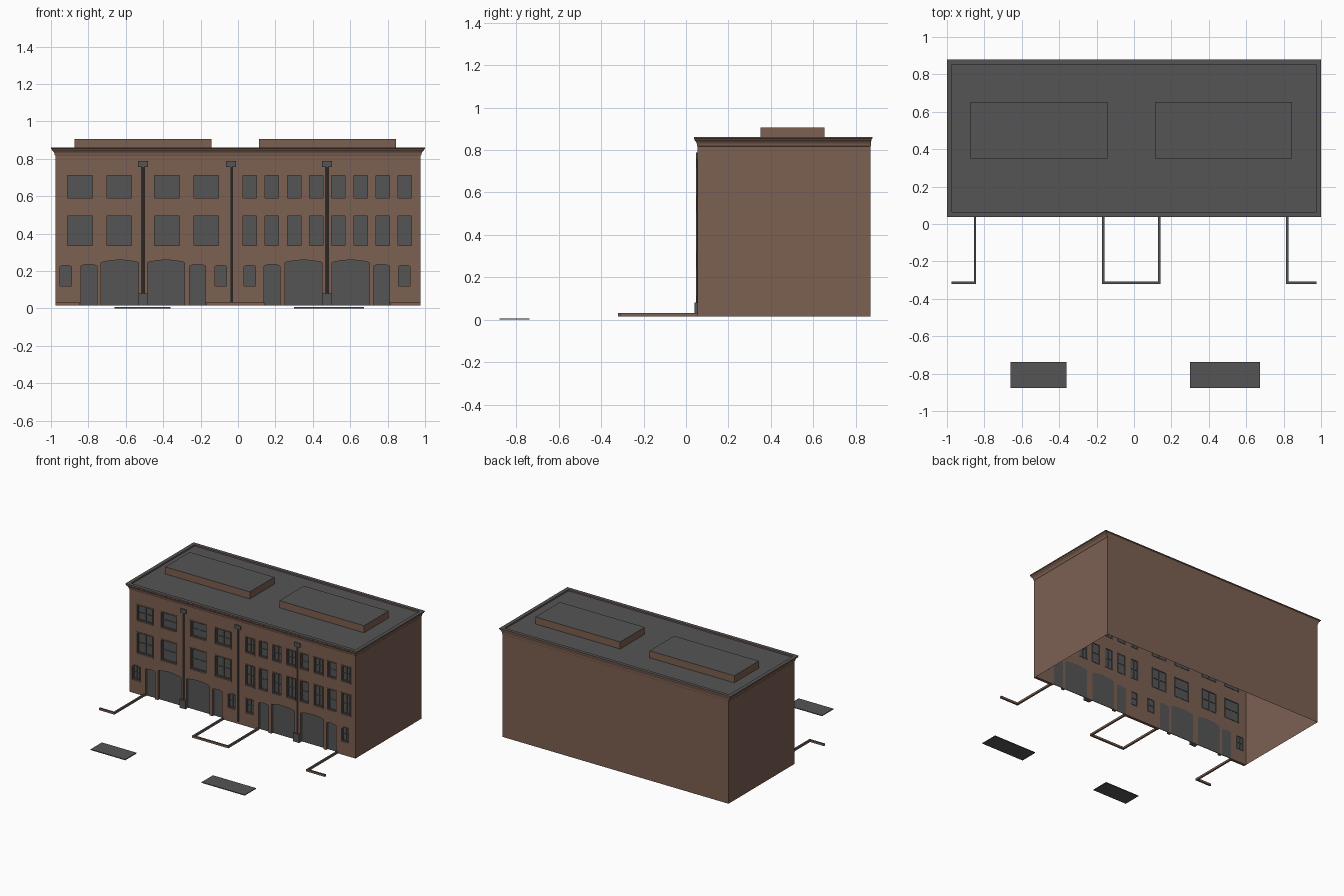
import bpy, bmesh, math

if "Cube" in bpy.data.objects:
    bpy.data.objects.remove(bpy.data.objects["Cube"])


def material(name, rgb):
    m = bpy.data.materials.new(name)
    m.use_nodes = True
    m.diffuse_color = (*rgb, 1)
    m.node_tree.nodes["Principled BSDF"].inputs["Base Color"].default_value = (*rgb, 1)
    return m


BRICK = material("brown brick", (0.2, 0.115, 0.083))
GREY = material("dark grey", (0.09, 0.09, 0.09))

W, FRONT, BACK, BASE, EAVE = 0.977, 0.055, 0.87, 0.015, 0.82
THICK = 0.022


def finish(name, bm, mat, top=None):
    """Make an object; faces pointing up take the top material."""
    bmesh.ops.recalc_face_normals(bm, faces=bm.faces)
    me = bpy.data.meshes.new(name)
    me.materials.append(mat)
    if top:
        me.materials.append(top)
        for f in bm.faces:
            f.normal_update()
            f.material_index = int(f.normal.z > 0.7)
    bm.to_mesh(me)
    bm.free()
    ob = bpy.data.objects.new(name, me)
    bpy.context.collection.objects.link(ob)
    return ob


def add_box(bm, x0, x1, y0, y1, z0, z1):
    vs = bmesh.ops.create_cube(bm, size=1)["verts"]
    for v in vs:
        v.co = (x1 if v.co.x > 0 else x0, y1 if v.co.y > 0 else y0, z1 if v.co.z > 0 else z0)


def box(name, x0, x1, y0, y1, z0, z1, mat, top=None):
    bm = bmesh.new()
    add_box(bm, x0, x1, y0, y1, z0, z1)
    return finish(name, bm, mat, top)


def outline(x0, x1, z0, z1, rise, grow=0):
    """Opening outline with a flat or shallow arched head."""
    x0, x1, z0, z1 = x0 - grow, x1 + grow, z0 - grow, z1 + grow
    pts = [(x0, z0), (x1, z0)]
    n = 8 if rise else 1
    for i in range(n + 1):
        t = i / n
        pts.append((x1 + (x0 - x1) * t, z1 - rise + rise * 4 * t * (1 - t)))
    return pts


def add_prism(bm, pts, y0, y1):
    a = [bm.verts.new((x, y0, z)) for x, z in pts]
    b = [bm.verts.new((x, y1, z)) for x, z in pts]
    bm.faces.new(a)
    bm.faces.new(b[::-1])
    for i in range(len(a)):
        j = (i + 1) % len(a)
        bm.faces.new((a[i], b[i], b[j], a[j]))


def add_ring(bm, inner, outer, y0, y1):
    """Hollow surround between two matching outlines."""
    loops = [[bm.verts.new((x, y, z)) for x, z in pts]
             for pts, y in ((outer, y1), (outer, y0), (inner, y0), (inner, y1))]
    for a, b in zip(loops, loops[1:] + loops[:1]):
        for i in range(len(a)):
            j = (i + 1) % len(a)
            bm.faces.new((a[i], a[j], b[j], b[i]))


# Openings: (x0, x1, z0, z1, rise, columns of panes)
windows = []
for z0, z1 in ((0.335, 0.495), (0.59, 0.71)):
    for x in (-0.845, -0.635, -0.38, -0.17):
        windows.append((x - 0.066, x + 0.066, z0, z1, 0, 2))
    for i in range(8):
        x = 0.063 + i * 0.1185
        windows.append((x - 0.036, x + 0.036, z0, z1, 0, 1))
for x in (-0.922, -0.093, 0.062, 0.888):
    windows.append((x - 0.031, x + 0.031, 0.12, 0.23, 0.006, 1))
doors = [(x - 0.042, x + 0.042, BASE, 0.235, 0.008) for x in (-0.797, -0.217, 0.182, 0.767)]
gates = [(x - 0.1, x + 0.1, BASE, 0.258, 0.013) for x in (-0.632, -0.385, 0.35, 0.602)]

# Front wall with every opening cut through it
front_wall = box("front_wall", -W, W, FRONT, FRONT + THICK, BASE, EAVE, BRICK)
bm = bmesh.new()
for o in windows:
    add_prism(bm, outline(*o[:5]), FRONT - 0.05, FRONT + 0.08)
for x0, x1, z0, z1, r in doors + gates:
    add_prism(bm, outline(x0, x1, z0 - 0.05, z1, r), FRONT - 0.05, FRONT + 0.08)
cutter = finish("opening_cutter", bm, BRICK)
cutter.hide_render = True
mod = front_wall.modifiers.new("openings", "BOOLEAN")
mod.operation, mod.solver, mod.object = "DIFFERENCE", "EXACT", cutter
bpy.context.view_layer.update()
cut = bpy.data.meshes.new_from_object(front_wall.evaluated_get(bpy.context.evaluated_depsgraph_get()))
front_wall.modifiers.clear()
front_wall.data = cut
bpy.data.objects.remove(cutter)

# Side and back walls, open underneath
bm = bmesh.new()
plan = [(-W, FRONT), (-W, BACK), (W, BACK), (W, FRONT)]
low = [bm.verts.new((x, y, BASE)) for x, y in plan]
high = [bm.verts.new((x, y, EAVE)) for x, y in plan]
for i in range(3):
    bm.faces.new((low[i + 1], low[i], high[i], high[i + 1]))
finish("side_and_back_walls", bm, BRICK)

# Window glass, sashes and brick surrounds
glass, sash, trim = bmesh.new(), bmesh.new(), bmesh.new()
GY = FRONT + 0.016
for x0, x1, z0, z1, r, cols in windows:
    add_prism(glass, outline(x0, x1, z0, z1, r), GY, GY + 0.004)
    add_ring(sash, outline(x0, x1, z0, z1, r, -0.007), outline(x0, x1, z0, z1, r), GY - 0.006, GY + 0.009)
    zm, xm = (z0 + z1) / 2, (x0 + x1) / 2
    add_box(sash, x0, x1, GY - 0.005, GY + 0.008, zm - 0.003, zm + 0.003)
    add_box(sash, xm - 0.003, xm + 0.003, GY - 0.004, GY + 0.007, z0, z1 - r / 2)
    add_ring(trim, outline(x0, x1, z0, z1, r), outline(x0, x1, z0, z1, r, 0.008), FRONT - 0.003, FRONT + 0.002)
finish("window_glass", glass, GREY)
finish("window_sashes", sash, GREY)
finish("window_surrounds", trim, BRICK)

# Doors and large gates set back in their openings
for name, group in (("entrance_doors", doors), ("large_gates", gates)):
    bm = bmesh.new()
    for o in group:
        add_prism(bm, outline(*o), FRONT + 0.018, FRONT + THICK)
    finish(name, bm, GREY)

# Coved cornice with sunken roof: (outward offset, back offset, height)
rings = [(0, 0, EAVE - 0.004), (0.003, 0.001, EAVE), (0.005, 0.001, 0.83), (0.01, 0.002, 0.839),
         (0.018, 0.004, 0.846), (0.02, 0.005, 0.852), (0.023, 0.009, 0.854), (0.023, 0.009, 0.861),
         (-0.005, -0.018, 0.861), (-0.005, -0.018, 0.85)]
bm = bmesh.new()
prev = None
for off, back, z in rings:
    inset = 0.8 * off if off > 0 else 2 * off
    ring = [bm.verts.new(c) for c in ((-W - off, FRONT - inset, z), (W + off, FRONT - inset, z),
                                      (W + off, BACK + back, z), (-W - off, BACK + back, z))]
    if prev:
        for i in range(4):
            j = (i + 1) % 4
            bm.faces.new((prev[i], prev[j], ring[j], ring[i]))
    prev = ring
bm.faces.new(prev)
finish("cornice_and_roof", bm, BRICK, GREY)

# Raised roof blocks
for side, x0, x1 in (("right", -0.875, -0.143), ("left", 0.112, 0.845)):
    box("roof_block_" + side, x0, x1, 0.35, 0.653, 0.845, 0.905, BRICK, GREY)

# Downpipes with hopper heads and foot blocks
for side, x, foot in (("right", -0.508, True), ("middle", -0.037, False), ("left", 0.476, True)):
    bm = bmesh.new()
    bmesh.ops.create_cone(bm, cap_ends=True, segments=8, radius1=0.007, radius2=0.007, depth=0.73)
    bmesh.ops.translate(bm, verts=bm.verts, vec=(x, FRONT - 0.002, 0.4))
    finish("downpipe_" + side, bm, GREY)
    box("hopper_" + side, x - 0.026, x + 0.026, FRONT - 0.009, FRONT + 0.004, 0.757, 0.787, GREY)
    if foot:
        box("foot_block_" + side, x - 0.026, x + 0.026, FRONT - 0.016, FRONT + 0.004, BASE, 0.08, GREY)

# Low kerbs in front of the building
T, KY = 0.0065, -0.315
bm = bmesh.new()
for x in (-0.85, -0.165, 0.135, 0.82):
    add_box(bm, x - T, x + T, KY + T, FRONT, BASE, 0.031)
for x0, x1 in ((-0.977, -0.85 + T), (-0.165 - T, 0.135 + T), (0.82 - T, 0.975)):
    add_box(bm, x0, x1, KY - T, KY + T, BASE, 0.031)
finish("kerbs", bm, BRICK, GREY)

# Flat ground slabs
for side, x0, x1 in (("right", -0.66, -0.36), ("left", 0.30, 0.673)):
    box("ground_slab_" + side, x0, x1, -0.878, -0.738, 0, 0.006, GREY)
